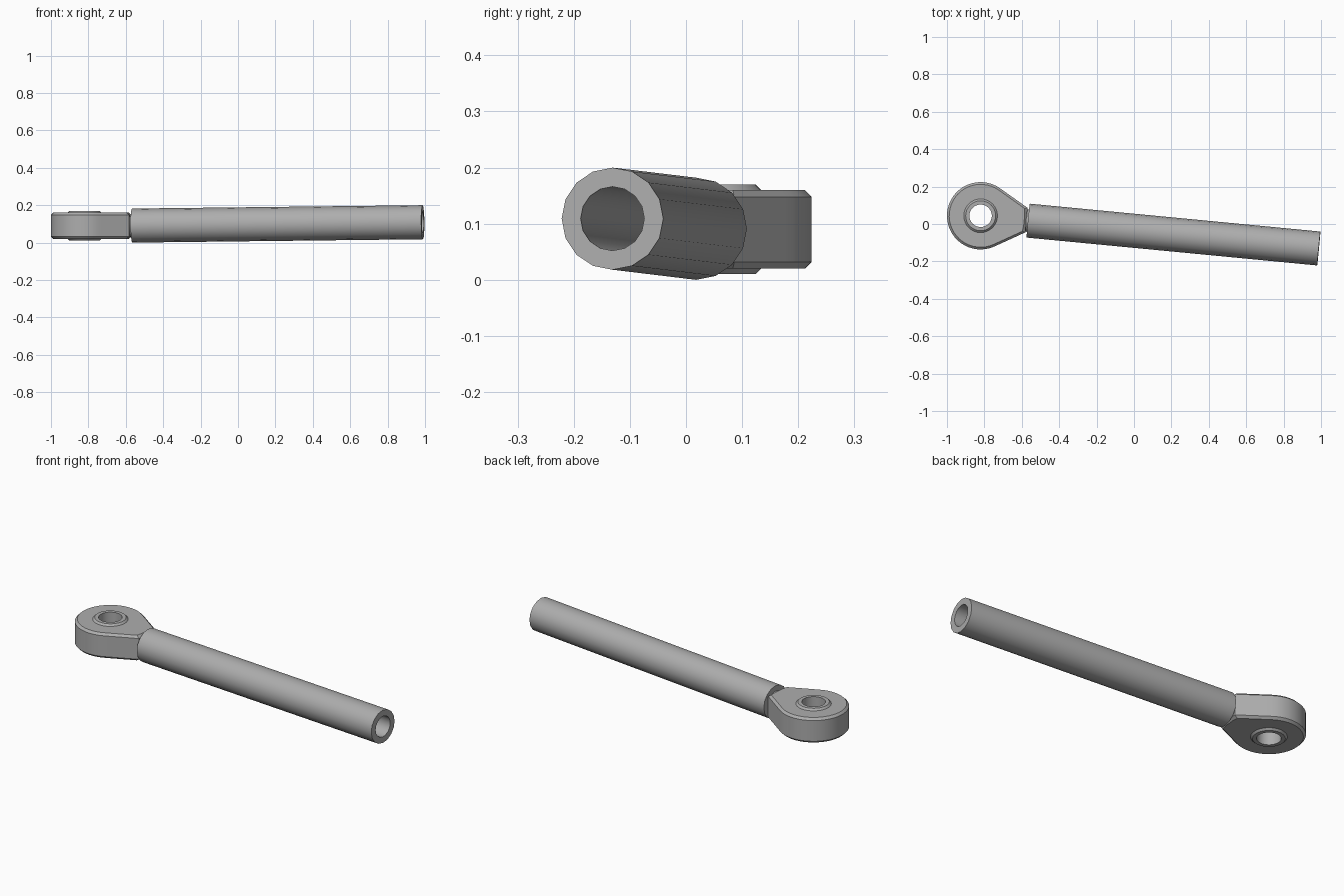
import bpy, bmesh
from math import cos, sin, radians, pi
from mathutils import Vector

cube = bpy.data.objects.get("Cube")
if cube:
    bpy.data.objects.remove(cube)

steel = bpy.data.materials.new("grey_steel")
steel.use_nodes = True
GREY = (0.42, 0.42, 0.42, 1)
steel.diffuse_color = GREY
steel.node_tree.nodes["Principled BSDF"].inputs["Base Color"].default_value = GREY

EYE = Vector((-0.82, 0.044, 0.09))
TUBE_START = Vector((-0.566, 0.018, 0.091))
TUBE_END = Vector((0.988, -0.131, 0.109))
AXIS = TUBE_END - TUBE_START


def swept_ring(name, section, count):
    """Sweep a closed section around local z; each section entry is (radius function, z)."""
    bm = bmesh.new()
    rings = []
    for i in range(count):
        a = 2 * pi * i / count
        rings.append([bm.verts.new((r(a) * cos(a), r(a) * sin(a), z)) for r, z in section])
    n = len(section)
    for i in range(count):
        p, q = rings[i], rings[(i + 1) % count]
        for j in range(n):
            k = (j + 1) % n
            bm.faces.new((p[j], q[j], q[k], p[k]))
    bmesh.ops.recalc_face_normals(bm, faces=bm.faces)
    mesh = bpy.data.meshes.new(name)
    bm.to_mesh(mesh)
    bm.free()
    mesh.materials.append(steel)
    ob = bpy.data.objects.new(name, mesh)
    bpy.context.collection.objects.link(ob)
    return ob


def smooth(ob):
    bpy.ops.object.select_all(action="DESELECT")
    ob.select_set(True)
    bpy.context.view_layer.objects.active = ob
    bpy.ops.object.shade_smooth_by_angle(angle=radians(31))


def circle(r):
    return lambda a: r


def teardrop(inset):
    """Round eye with straight tangent flanks running to a flat neck at +x."""
    def radius(a):
        a = abs((a + pi) % (2 * pi) - pi)
        if a >= pi / 3:
            return 0.18 - inset
        return min((0.18 - inset) / cos(pi / 3 - a), (0.246 - inset) / cos(a))
    return radius


def along_axis(ob, start):
    ob.location = start
    ob.rotation_euler = AXIS.to_track_quat("Z", "Y").to_euler()


# Eye body with chamfered rims
H, C = 0.07, 0.012
eye = swept_ring("rod_end_eye", [
    (circle(0.085), -H), (teardrop(C), -H), (teardrop(0), C - H),
    (teardrop(0), H - C), (teardrop(C), H), (circle(0.085), H)], 48)
eye.location = EYE
eye.rotation_euler.z = math_angle = Vector((1, 0)).angle_signed(AXIS.xy) * -1

# Bearing race standing slightly proud of the eye
race = swept_ring("bearing_race", [
    (circle(0.06), -0.08), (circle(0.08), -0.08), (circle(0.09), -0.07),
    (circle(0.09), 0.07), (circle(0.08), 0.08), (circle(0.06), 0.08)], 32)
race.location = EYE

# Hollow tube
L = AXIS.length
tube = swept_ring("tube", [
    (circle(0.057), 0), (circle(0.091), 0), (circle(0.091), L), (circle(0.057), L)], 16)
along_axis(tube, TUBE_START)

# Shank joining the eye to the tube
bpy.ops.mesh.primitive_cylinder_add(vertices=24, radius=0.06, depth=0.08)
shank = bpy.context.object
shank.name = "shank"
shank.data.materials.append(steel)
along_axis(shank, TUBE_START)

for part in (eye, race, tube, shank):
    smooth(part)
